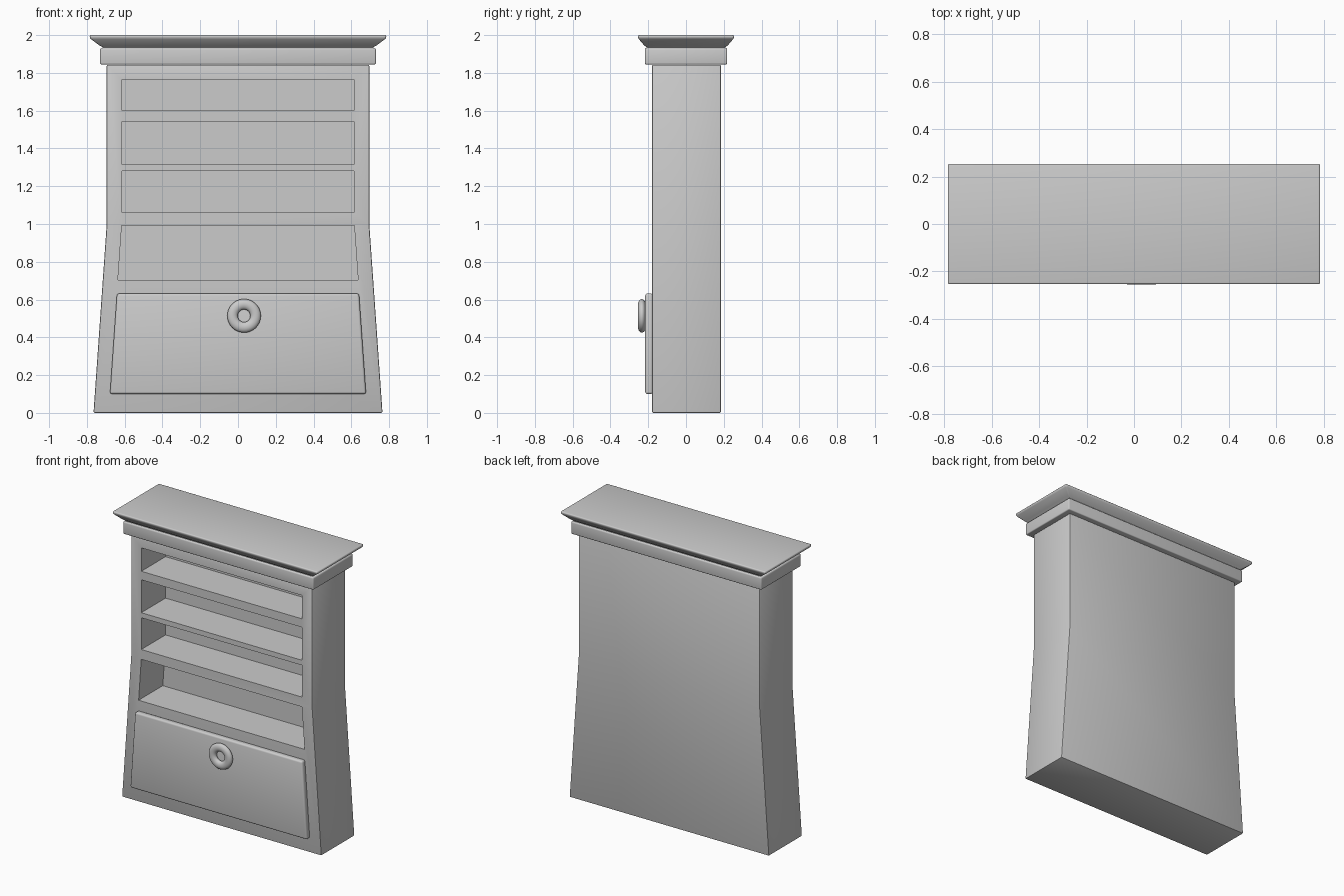
import bpy, bmesh, math

if "Cube" in bpy.data.objects:
    bpy.data.objects.remove(bpy.data.objects["Cube"])


def half_width(z):
    # outer side: straight above z = 1, flaring towards the floor
    return 0.695 + 0.07 * max(0.0, 1.0 - z)


def finish(name, bm):
    bmesh.ops.recalc_face_normals(bm, faces=bm.faces)
    me = bpy.data.meshes.new(name)
    bm.to_mesh(me)
    bm.free()
    ob = bpy.data.objects.new(name, me)
    bpy.context.collection.objects.link(ob)
    return ob


def panel(name, heights, y0, y1, inset=0.0):
    # board that follows the cabinet's side line, extruded from y0 to y1
    bm = bmesh.new()
    right = [(half_width(z) - inset, z) for z in heights]
    outline = right + [(-x, z) for x, z in reversed(right)]
    face = bm.faces.new([bm.verts.new((x, y0, z)) for x, z in outline])
    ext = bmesh.ops.extrude_face_region(bm, geom=[face])
    verts = [v for v in ext["geom"] if isinstance(v, bmesh.types.BMVert)]
    bmesh.ops.translate(bm, verts=verts, vec=(0, y1 - y0, 0))
    return finish(name, bm)


def activate(ob):
    bpy.ops.object.select_all(action='DESELECT')
    ob.select_set(True)
    bpy.context.view_layer.objects.active = ob


def bevel(ob, width, segments=3):
    m = ob.modifiers.new("bevel", 'BEVEL')
    m.width, m.segments = width, segments
    m.limit_method, m.angle_limit = 'ANGLE', math.radians(30)
    activate(ob)
    bpy.ops.object.modifier_apply(modifier=m.name)


def smooth(ob):
    activate(ob)
    bpy.ops.object.shade_smooth_by_angle(angle=math.radians(35))


# cabinet body
body = panel("cabinet_body", [0.0, 1.0, 1.843], -0.18, 0.185)
bevel(body, 0.007, 2)

# four open shelf recesses
for z0, z1 in [(0.703, 0.992), (1.06, 1.28), (1.315, 1.543), (1.602, 1.764)]:
    cutter = panel("shelf_cutter", [z0, z1], -0.3, 0.085, inset=0.08)
    cutter.hide_render = True
    m = body.modifiers.new("recess", 'BOOLEAN')
    m.operation, m.solver, m.object = 'DIFFERENCE', 'EXACT', cutter
    activate(body)
    bpy.ops.object.modifier_apply(modifier=m.name)
    bpy.data.objects.remove(cutter)
smooth(body)

# drawer front
drawer = panel("drawer_front", [0.1, 0.632], -0.216, -0.175, inset=0.08)
bevel(drawer, 0.012)
smooth(drawer)

# ring pull on the drawer
bpy.ops.mesh.primitive_torus_add(major_radius=0.061, minor_radius=0.028,
                                 major_segments=40, minor_segments=16,
                                 location=(0.032, -0.234, 0.514),
                                 rotation=(math.pi / 2, 0, 0))
ring = bpy.context.object
ring.name = "drawer_ring_pull"
ring.scale.z = 0.72
smooth(ring)

# crown moulding: stacked rectangles (half x, half y, z)
profile = [(0.73, 0.218, 1.845), (0.73, 0.218, 1.929), (0.712, 0.205, 1.934),
           (0.735, 0.222, 1.946), (0.785, 0.254, 1.984), (0.785, 0.254, 2.0)]
bm = bmesh.new()
rings = [[bm.verts.new((sx * hx, sy * hy, z))
          for sx, sy in ((-1, -1), (1, -1), (1, 1), (-1, 1))]
         for hx, hy, z in profile]
for a, b in zip(rings, rings[1:]):
    for i in range(4):
        j = (i + 1) % 4
        bm.faces.new((a[i], a[j], b[j], b[i]))
bm.faces.new(rings[0])
bm.faces.new(rings[-1])
crown = finish("crown_moulding", bm)
bevel(crown, 0.009)
smooth(crown)
